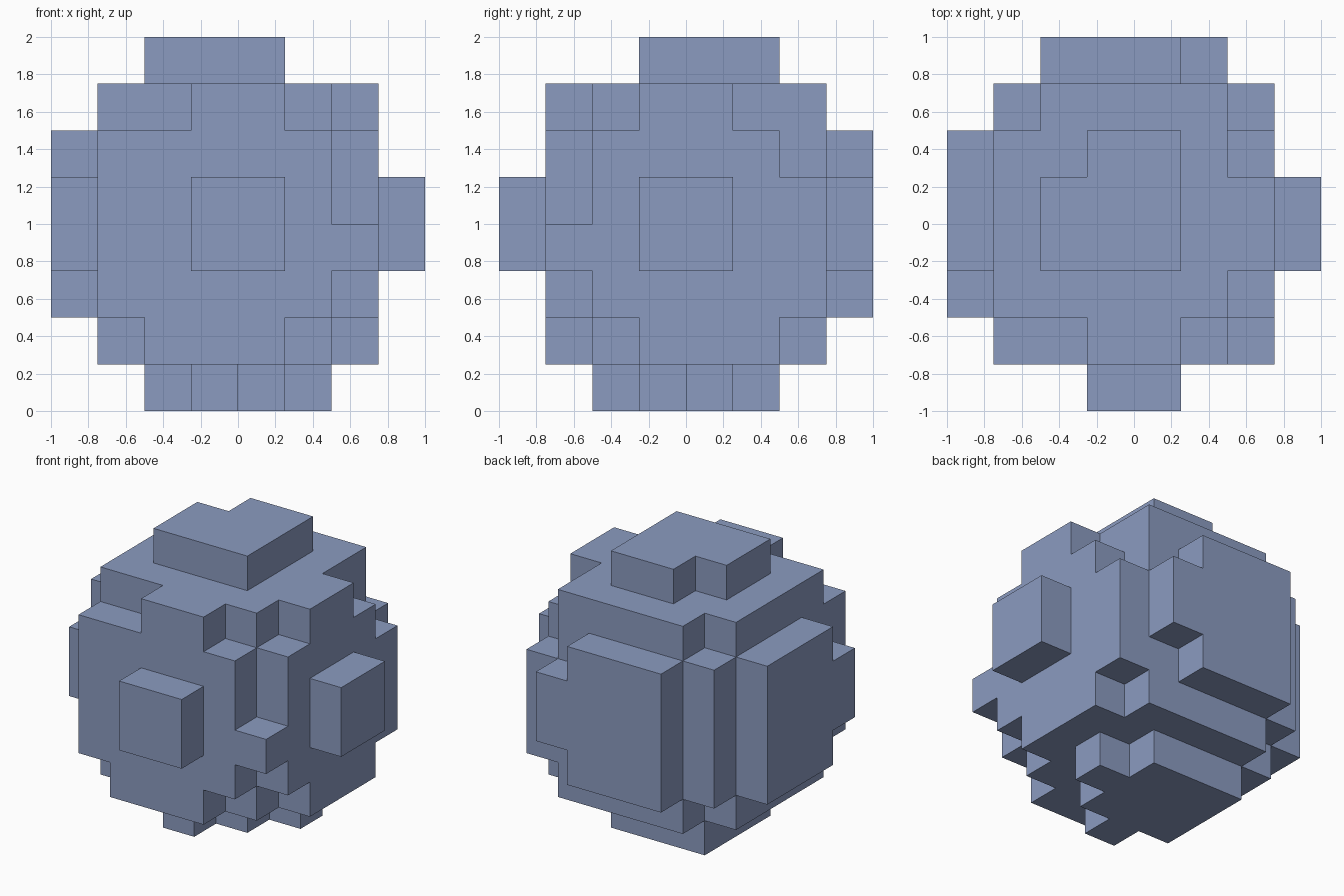
import bpy
import bmesh
from itertools import product
from mathutils import Vector

if "Cube" in bpy.data.objects:
    bpy.data.objects.remove(bpy.data.objects["Cube"], do_unlink=True)

STEP = 0.25  # edge of one block in an 8 x 8 x 8 grid


def block(x, y, z):
    """Cells of a box given as inclusive (first, last) grid ranges."""
    return set(product(*(range(a, b + 1) for a, b in (x, y, z))))


# Core of the blocky ball
cells = block((1, 6), (1, 6), (1, 6))

# Bumps on the sides
cells |= block((3, 4), (0, 0), (3, 4))                                     # front
cells |= block((7, 7), (3, 4), (3, 4))                                     # left
cells |= block((2, 4), (7, 7), (2, 5)) | block((5, 5), (7, 7), (3, 4))     # back
cells |= block((0, 0), (3, 5), (2, 5)) | block((0, 0), (2, 2), (3, 4))     # right

# Top cap and stepped base
cells |= block((2, 4), (3, 5), (7, 7)) - {(2, 5, 7)}
cells |= block((2, 4), (3, 5), (0, 0)) | {(3, 2, 0), (5, 4, 0)}

# Notches cut in the corners of the core
cells -= block((1, 2), (1, 1), (6, 6)) | {(1, 1, 1)}                       # front right
cells -= {(1, 6, 6), (1, 6, 1)}                                            # back right
cells -= block((6, 6), (6, 6), (5, 6)) | {(6, 5, 6), (6, 6, 1)}            # back left
cells -= block((6, 6), (1, 1), (4, 6)) | block((6, 6), (1, 1), (1, 2))     # front left
for z in (1, 6):
    cells -= {(5, 1, z), (6, 2, z)}

# Skin: one square wherever a cell meets empty space
bm = bmesh.new()
corners = {}


def vert(p):
    key = tuple(round(c) for c in p)
    if key not in corners:
        corners[key] = bm.verts.new((key[0] * STEP - 1, key[1] * STEP - 1, key[2] * STEP))
    return corners[key]


axes = [Vector(a) for a in ((1, 0, 0), (0, 1, 0), (0, 0, 1))]
for cell in sorted(cells):
    centre = Vector(cell) + Vector((0.5, 0.5, 0.5))
    for i, sign in product(range(3), (-1, 1)):
        n = axes[i] * sign
        if tuple(round(c) for c in Vector(cell) + n) in cells:
            continue
        u = axes[(i + 1) % 3] / 2
        v = axes[(i + 2) % 3] / 2 * sign
        mid = centre + n / 2
        bm.faces.new([vert(mid + d) for d in (-u - v, u - v, u + v, v - u)])

mesh = bpy.data.meshes.new("blocky_ball")
bm.to_mesh(mesh)
bm.free()
ball = bpy.data.objects.new("blocky_ball", mesh)
bpy.context.collection.objects.link(ball)

# Single flat colour
colour = (0.26, 0.33, 0.53, 1)
mat = bpy.data.materials.new("slate_blue")
mat.use_nodes = True
mat.diffuse_color = colour
mat.node_tree.nodes["Principled BSDF"].inputs["Base Color"].default_value = colour
mesh.materials.append(mat)
